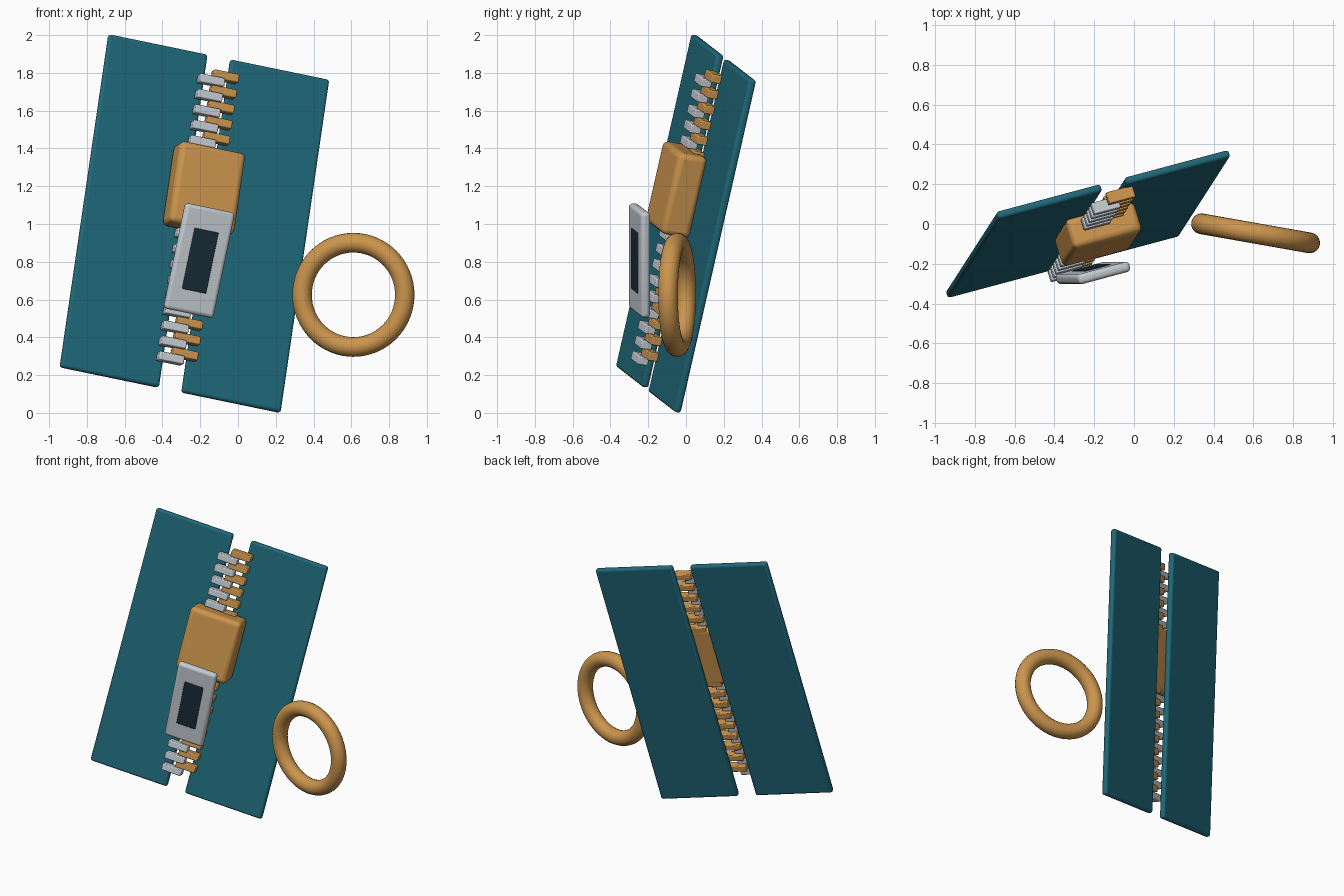
import bpy, math
from mathutils import Matrix, Vector

if "Cube" in bpy.data.objects:
    bpy.data.objects.remove(bpy.data.objects["Cube"])

# Tilted frame shared by the whole fastener: across, up, outwards
U = Vector((0.947, 0.253, -0.196)).normalized()
V = Vector((0.143, 0.22, 0.965))
V = (V - U * V.dot(U)).normalized()
N = U.cross(V)
FRAME = Matrix((U, V, N)).transposed().to_4x4()
BASE = Matrix.Translation((-0.231, 0, 1.002)) @ FRAME


def material(name, color):
    m = bpy.data.materials.new(name)
    m.diffuse_color = (*color, 1)
    m.use_nodes = True
    m.node_tree.nodes["Principled BSDF"].inputs["Base Color"].default_value = m.diffuse_color
    return m


TEAL = material("teal_fabric", (0.014, 0.14, 0.195))
BRASS = material("brass", (0.6, 0.3, 0.075))
SILVER = material("silver", (0.56, 0.6, 0.64))
NAVY = material("dark_inlay", (0.01, 0.025, 0.04))


def finish(ob, name, mat):
    ob.name = name
    ob.data.materials.append(mat)
    bpy.ops.object.shade_smooth_by_angle(angle=math.radians(35))


def block(name, size, matrix, mat, bevel, segments=3):
    bpy.ops.mesh.primitive_cube_add(size=1)
    ob = bpy.context.object
    ob.data.transform(Matrix.Diagonal((*size, 1)))
    ob.matrix_world = matrix
    if bevel:
        mod = ob.modifiers.new("rounded_edges", "BEVEL")
        mod.width, mod.segments = bevel, segments
    finish(ob, name, mat)
    return ob


def at(a, b, w):
    return BASE @ Matrix.Translation((a, b, w))


# Fabric panels either side of the gap
for side, label in ((-1, "left"), (1, "right")):
    block(label + "_panel", (0.552, 1.825, 0.04), at(side * 0.34, 0, 0), TEAL, 0.015)

# Interlocking teeth: silver row on the left, brass row on the right, half a step apart
STEP = 0.0846
for i in range(19):
    b = -0.76 + i * STEP
    block(f"left_tooth_{i + 1}", (0.14, 0.046, 0.06), at(-0.042, b, 0.07), SILVER, 0.006, 2)
    block(f"right_tooth_{i + 1}", (0.14, 0.046, 0.06), at(0.038, b + STEP / 2, 0.045), BRASS, 0.006, 2)

# Slider body
block("slider", (0.365, 0.445, 0.16), at(0, 0.17, 0.094), BRASS, 0.03, 4)

# Pull tab, swung outwards about the across axis so it hangs upright
TAB = Matrix.Translation((-0.206, -0.246, 0.807)) @ FRAME @ Matrix.Rotation(math.radians(13.15), 4, "X")
block("pull_tab", (0.275, 0.57, 0.052), TAB, SILVER, 0.02, 4)
block("tab_inlay", (0.136, 0.33, 0.06), TAB, NAVY, 0.006, 2)

# Loose ring
bpy.ops.mesh.primitive_torus_add(major_radius=0.276, minor_radius=0.052,
                                 major_segments=64, minor_segments=20)
ring = bpy.context.object
ring.matrix_world = (Matrix.Translation((0.611, -0.047, 0.625))
                     @ Matrix.Rotation(math.radians(-10), 4, "Z")
                     @ Matrix.Rotation(math.radians(90), 4, "X"))
finish(ring, "ring", BRASS)
